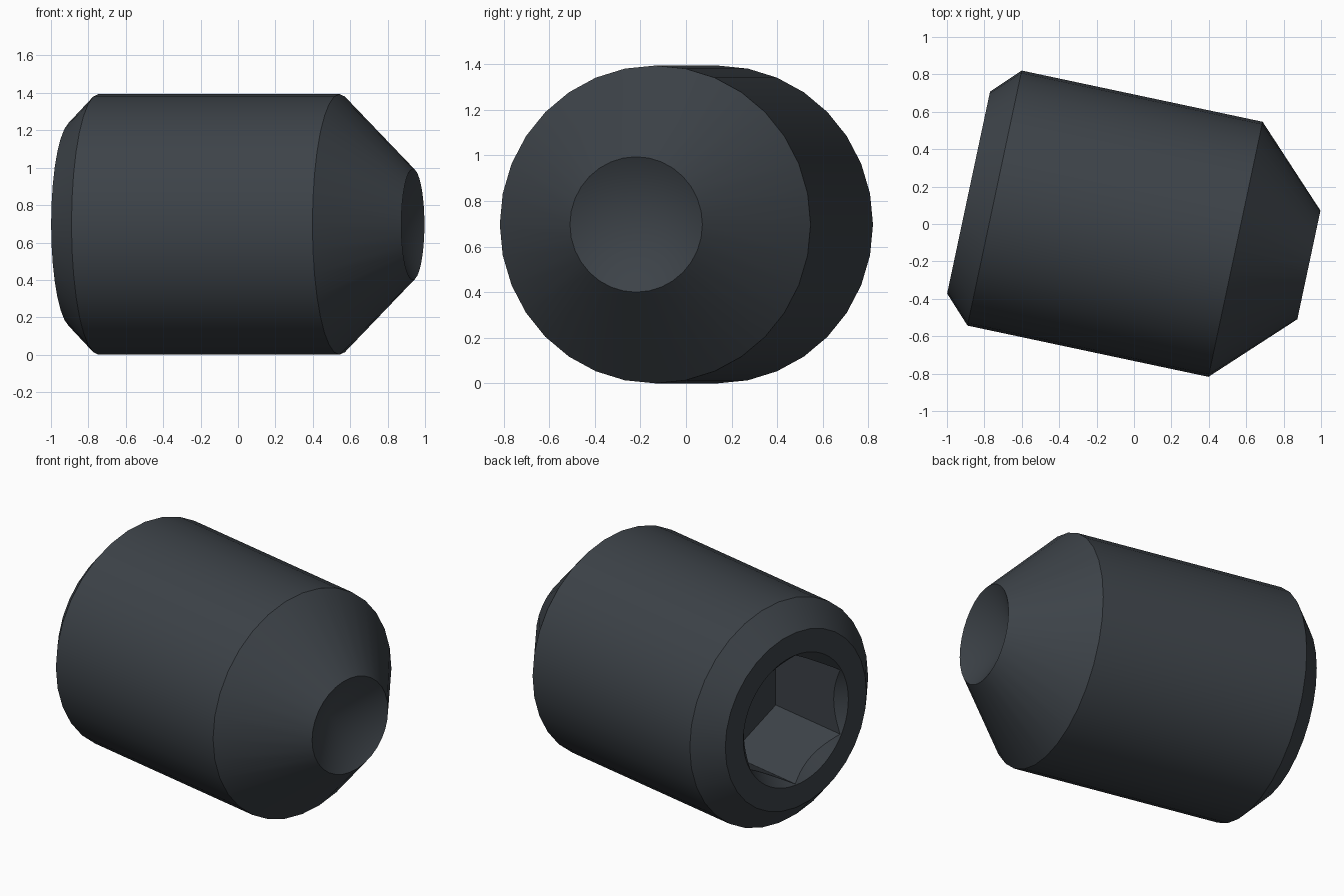
import bpy
import bmesh
import math
from mathutils import Matrix

cube = bpy.data.objects.get("Cube")
if cube:
    bpy.data.objects.remove(cube, do_unlink=True)

BACK, TIP = -0.90, 0.96          # ends along the screw axis
RADIUS, BACK_R, TIP_R = 0.697, 0.552, 0.297
SOCKET_R, SOCKET_DEPTH, CUP_DEPTH = 0.405, 0.545, 0.17

# Material
steel = bpy.data.materials.new("dark_steel")
steel.use_nodes = True
colour = (0.046, 0.055, 0.065, 1)
steel.diffuse_color = colour
steel.node_tree.nodes["Principled BSDF"].inputs["Base Color"].default_value = colour


def lathe(name, profile, steps):
    """Spin (x, radius) points about the x axis and cap open ends."""
    bm = bmesh.new()
    verts = [bm.verts.new((x, 0, r)) for x, r in profile]
    edges = [bm.edges.new(pair) for pair in zip(verts, verts[1:])]
    bmesh.ops.spin(bm, geom=verts + edges, cent=(0, 0, 0), axis=(1, 0, 0),
                   angle=math.tau, steps=steps)
    bmesh.ops.remove_doubles(bm, verts=bm.verts, dist=1e-4)
    bmesh.ops.holes_fill(bm, edges=bm.edges, sides=0)
    bmesh.ops.recalc_face_normals(bm, faces=bm.faces)
    mesh = bpy.data.meshes.new(name)
    bm.to_mesh(mesh)
    bm.free()
    mesh.materials.append(steel)
    obj = bpy.data.objects.new(name, mesh)
    bpy.context.collection.objects.link(obj)
    return obj


# Chamfered body with a tapered nose and conical cup in the tip
screw = lathe("set_screw_body", [
    (BACK, BACK_R), (-0.758, RADIUS), (0.559, RADIUS),
    (TIP, TIP_R), (TIP - CUP_DEPTH, 0)], 32)

# Hex socket and its countersunk mouth
hex_cutter = lathe("hex_socket_cutter", [
    (BACK - 0.1, SOCKET_R), (BACK + SOCKET_DEPTH, SOCKET_R)], 6)
mouth_cutter = lathe("socket_mouth_cutter", [
    (BACK - 0.05, SOCKET_R + 0.055), (BACK + 0.1, SOCKET_R - 0.095)], 64)
cutters = (hex_cutter, mouth_cutter)

for cutter in cutters:
    cutter.hide_render = True
    mod = screw.modifiers.new(cutter.name, "BOOLEAN")
    mod.operation = "DIFFERENCE"
    mod.solver = "EXACT"
    mod.object = cutter

# Bake the cuts and drop the cutters
graph = bpy.context.evaluated_depsgraph_get()
screw_mesh = bpy.data.meshes.new_from_object(screw.evaluated_get(graph))
screw.modifiers.clear()
screw.data = screw_mesh
for cutter in cutters:
    bpy.data.objects.remove(cutter, do_unlink=True)

# Lay the screw at a slight turn on the ground
screw.data.transform(Matrix.Translation((-0.004, -0.019, RADIUS))
                     @ Matrix.Rotation(math.radians(-12), 4, "Z"))

bpy.ops.object.select_all(action="DESELECT")
screw.select_set(True)
bpy.context.view_layer.objects.active = screw
bpy.ops.object.shade_smooth_by_angle(angle=math.radians(30))
